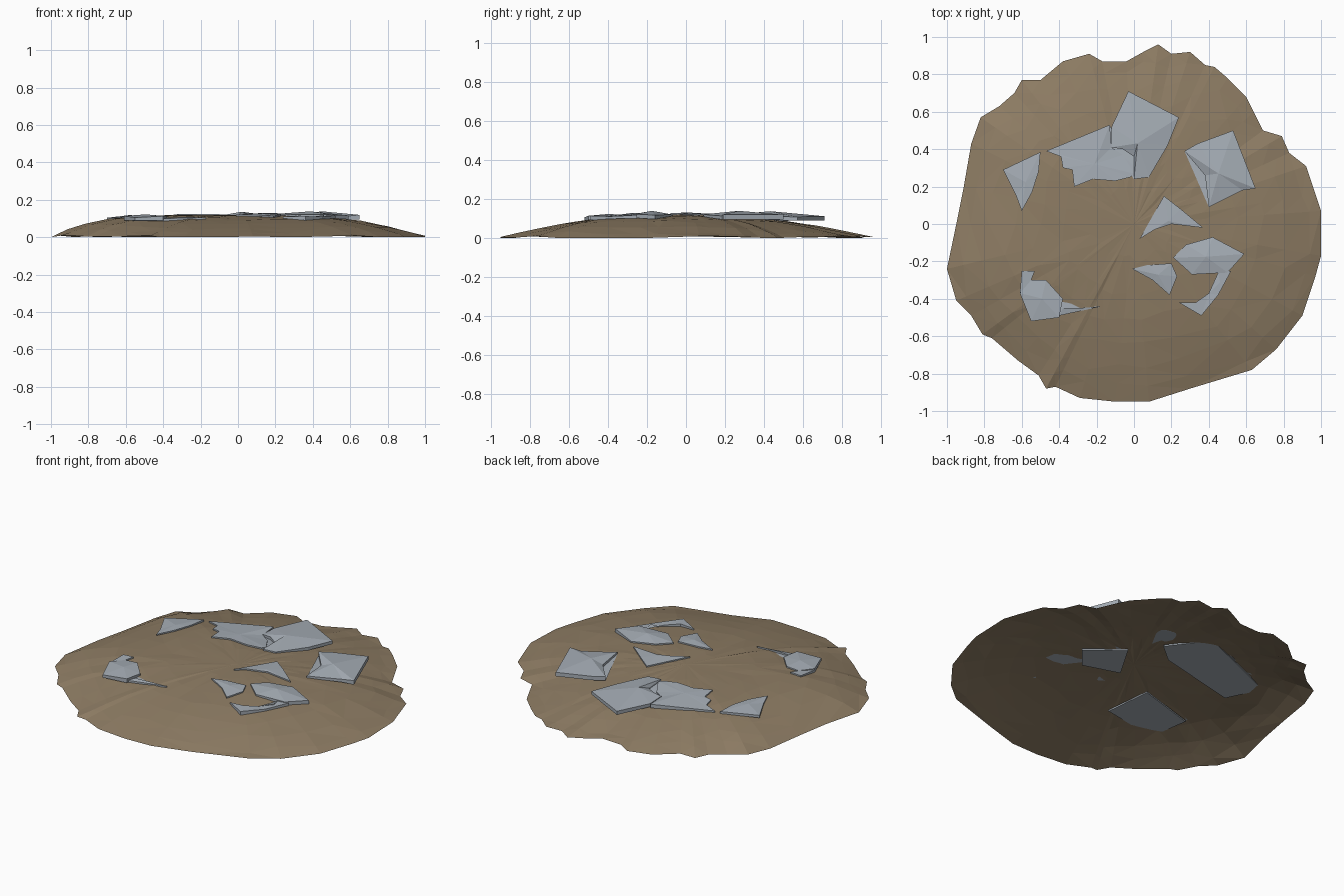
import bpy, bmesh, math, random
from mathutils import Vector

if "Cube" in bpy.data.objects:
    bpy.data.objects.remove(bpy.data.objects["Cube"])

random.seed(4)


def material(name, rgb):
    m = bpy.data.materials.new(name)
    m.diffuse_color = (*rgb, 1)
    m.use_nodes = True
    m.node_tree.nodes["Principled BSDF"].inputs["Base Color"].default_value = m.diffuse_color
    return m


EARTH = material("earth brown", (0.27, 0.203, 0.127))
STONE = material("stone grey", (0.38, 0.42, 0.465))

# Ragged rim of the mound, counter-clockwise
RIM = [(1, .07), (.97, .16), (.92, .31), (.83, .38), (.79, .47), (.69, .5), (.64, .6),
       (.6, .68), (.5, .78), (.43, .84), (.38, .85), (.3, .92), (.2, .91), (.13, .96),
       (.05, .92), (-.04, .87), (-.17, .87), (-.24, .91), (-.38, .87), (-.5, .77),
       (-.6, .77), (-.64, .7), (-.72, .63), (-.82, .57), (-.87, .43), (-.91, .2),
       (-.95, 0), (-1, -.24), (-.95, -.41), (-.87, -.49), (-.81, -.59), (-.76, -.61),
       (-.62, -.73), (-.51, -.81), (-.47, -.88), (-.42, -.87), (-.29, -.93), (-.1, -.95),
       (.08, -.95), (.3, -.88), (.63, -.78), (.76, -.67), (.9, -.49), (.97, -.28), (1, -.17)]
PEAK = 0.118


def dome(t, a):
    """Mound height at rim fraction t in direction a (fuller on the left side)."""
    p = 2 + 3 * max(0, -math.cos(a)) ** 2 + 1.2 * max(0, math.cos(a + .4)) ** 2
    return PEAK * max(0, 1 - t ** p)


def ground(x, y):
    """Mound height under any point."""
    for (ax, ay), (bx, by) in zip(RIM, RIM[1:] + RIM[:1]):
        det = ax * by - ay * bx
        u = (x * by - y * bx) / det
        v = (ax * y - ay * x) / det
        if u >= -1e-6 and v >= -1e-6:
            return dome(u + v, math.atan2(y, x))
    return PEAK


def finish(name, bm, mat):
    mesh = bpy.data.meshes.new(name)
    bm.to_mesh(mesh)
    bm.free()
    mesh.materials.append(mat)
    ob = bpy.data.objects.new(name, mesh)
    bpy.context.collection.objects.link(ob)
    return ob


# Earth mound: open faceted shell made of rings shrinking to the middle
def build_mound():
    bm = bmesh.new()
    top = bm.verts.new((0, 0, PEAK))
    rings = []
    for t in (.2, .38, .54, .68, .81, .92, 1):
        ring = []
        for x, y in RIM:
            a = math.atan2(y, x)
            if t == 1:
                ring.append(bm.verts.new((x, y, random.choice((0, .004, .008)))))
            else:
                s = t + random.uniform(-.025, .025)
                z = dome(s, a) + random.uniform(-.002, .002)
                ring.append(bm.verts.new((x * s, y * s, z)))
        rings.append(ring)
    n = len(RIM)
    for i in range(n):
        j = (i + 1) % n
        bm.faces.new((top, rings[0][i], rings[0][j]))
        for inner, outer in zip(rings, rings[1:]):
            bm.faces.new((inner[i], outer[i], outer[j], inner[j]))
    bmesh.ops.triangulate(bm, faces=bm.faces[:])
    finish("earth_mound", bm, EARTH)


# Stone slab piece: rough faceted top over a thin prism
def slab(name, outline, rim_z=.108, peak=.13, base=.088, fan=True):
    bm = bmesh.new()
    tops, lows = [], []
    for x, y in outline:
        g = ground(x, y)
        zt = max(rim_z + random.uniform(-.004, .006), g + .009)
        tops.append(bm.verts.new((x, y, zt)))
        lows.append(bm.verts.new((x, y, max(base, g + .001))))
    n = len(outline)
    if fan:
        cx = sum(p[0] for p in outline) / n
        cy = sum(p[1] for p in outline) / n
        mid = bm.verts.new((cx, cy, max(peak, ground(cx, cy) + .012)))
        for i in range(n):
            bm.faces.new((tops[i], tops[(i + 1) % n], mid))
    else:
        bm.faces.new(tops)
    bm.faces.new(lows[::-1])
    for i in range(n):
        j = (i + 1) % n
        bm.faces.new((lows[i], lows[j], tops[j], tops[i]))
    bmesh.ops.triangulate(bm, faces=[f for f in bm.faces if len(f.verts) > 4])
    bmesh.ops.recalc_face_normals(bm, faces=bm.faces[:])
    finish(name, bm, STONE)


# Buried plate: flat underside of a slab, seen inside the open shell
def plate(name, outline, low=.087, high=.096):
    bm = bmesh.new()
    f = bm.faces.new([bm.verts.new((x, y, low)) for x, y in outline])
    ext = bmesh.ops.extrude_face_region(bm, geom=[f], use_keep_orig=True)
    vs = [g for g in ext["geom"] if isinstance(g, bmesh.types.BMVert)]
    bmesh.ops.translate(bm, verts=vs, vec=Vector((0, 0, high - low)))
    bmesh.ops.recalc_face_normals(bm, faces=bm.faces[:])
    finish(name, bm, STONE)


build_mound()

slab("left_slab", [(-.7, .29), (-.5, .385), (-.51, .28), (-.545, .17), (-.6, .07),
                   (-.63, .15)], .106, .118)
slab("middle_slab", [(-.47, .39), (-.13, .53), (-.12, .41), (-.06, .37), (0, .27),
                     (-.02, .25), (-.1, .23), (-.22, .24), (-.32, .2), (-.33, .29),
                     (-.38, .3), (-.39, .36)], .108, .122)
slab("back_slab", [(-.03, .71), (.24, .57), (.18, .42), (.08, .25), (0, .24), (0, .36),
                   (-.06, .4), (-.12, .41), (-.12, .52)], .11, .136)
slab("right_slab", [(.27, .39), (.34, .43), (.53, .5), (.65, .19), (.58, .18),
                    (.46, .12), (.4, .09), (.38, .26)], .116, .138, .094)
slab("centre_slab", [(.16, .15), (.25, .08), (.37, -.02), (.2, 0), (.08, -.04),
                     (.03, -.08)], .112, .129)
slab("front_right_slab", [(.21, -.18), (.28, -.11), (.42, -.07), (.59, -.16),
                          (.5, -.26), (.31, -.27)], .115, .138)
slab("front_centre_slab", [(-.01, -.24), (.07, -.22), (.2, -.21), (.23, -.28),
                           (.19, -.38), (.1, -.3)], .112, .128)
slab("front_edge_slab", [(.24, -.42), (.36, -.49), (.45, -.38), (.52, -.25),
                         (.45, -.26), (.46, -.31), (.4, -.37), (.33, -.42)],
     .112, base=.09, fan=False)
slab("front_left_slab", [(-.55, -.3), (-.47, -.3), (-.38, -.4), (-.4, -.5),
                         (-.55, -.52), (-.61, -.37)], .108, .122)
slab("front_left_corner", [(-.6, -.25), (-.53, -.25), (-.55, -.3), (-.61, -.37)],
     .106, fan=False)
slab("front_left_sliver", [(-.4, -.49), (-.38, -.45), (-.3, -.45), (-.17, -.44)],
     .103, fan=False)

plate("back_slab_underside", [(-.69, .285), (-.13, .525), (.04, .3), (-.08, .2), (-.59, .08)])
plate("front_left_slab_underside", [(-.59, -.26), (-.55, -.51), (-.19, -.445), (-.22, -.15)])
plate("centre_slab_underside", [(.16, .14), (.36, -.02), (.25, -.15), (.03, -.08)])
